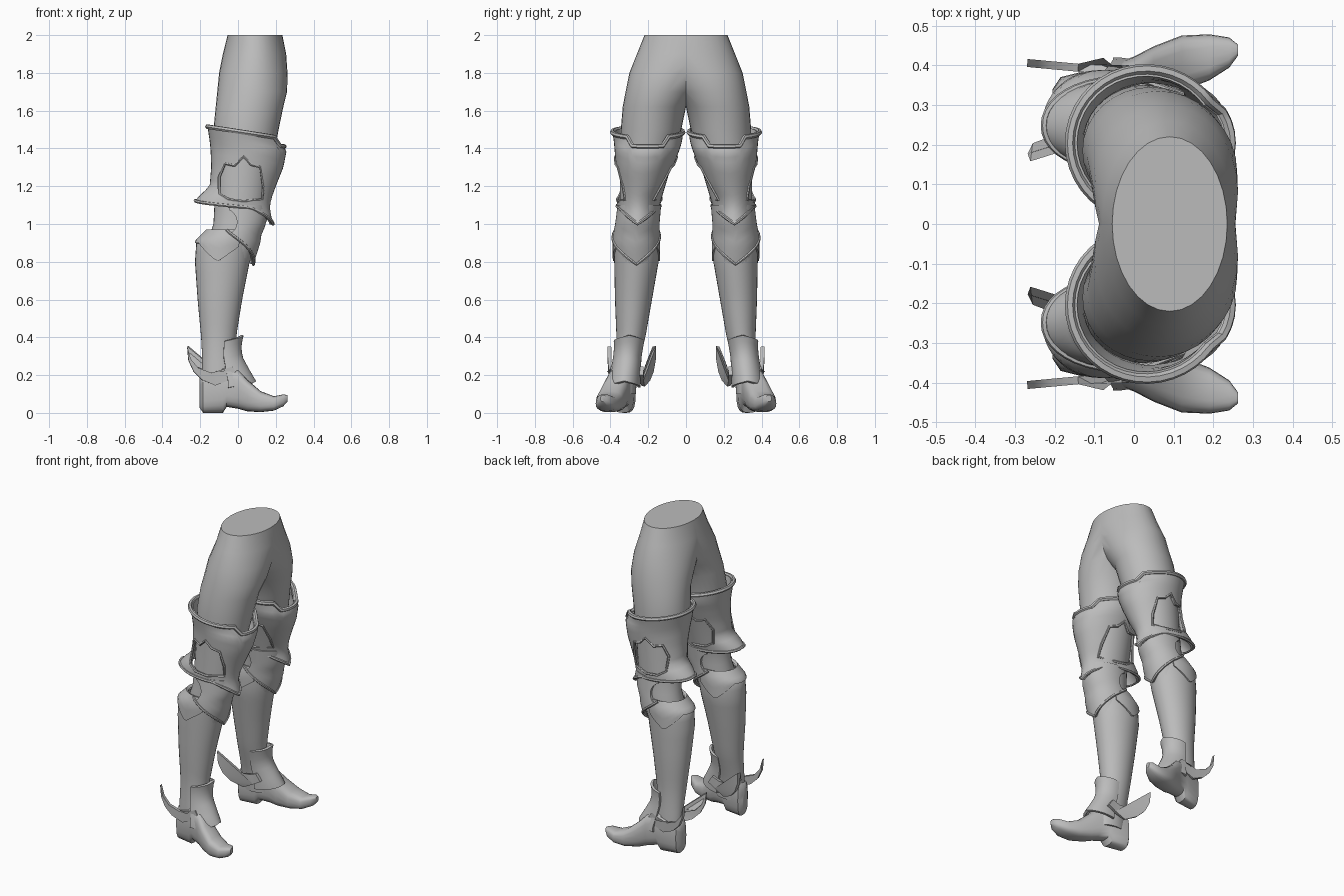
import bpy, bmesh
from math import sin, cos, pi, radians, sqrt, degrees

if "Cube" in bpy.data.objects:
    bpy.data.objects.remove(bpy.data.objects["Cube"])

GREY = (0.5, 0.5, 0.5, 1)
mat = bpy.data.materials.new("plain grey")
mat.use_nodes = True
mat.diffuse_color = GREY
mat.node_tree.nodes["Principled BSDF"].inputs["Base Color"].default_value = GREY


def section(table, z):
    """Centre and radii of the oval cross-section at height z."""
    z = min(max(z, table[0][0]), table[-1][0])
    for lo, hi in zip(table, table[1:]):
        if z <= hi[0]:
            t = (z - lo[0]) / (hi[0] - lo[0])
            x0, x1, y0, y1 = (a + (b - a) * t for a, b in zip(lo[1:], hi[1:]))
            return (x0 + x1) / 2, (y0 + y1) / 2, (x1 - x0) / 2, (y1 - y0) / 2


def on_section(table, a, z):
    cx, cy, rx, ry = section(table, z)
    return cx + rx * cos(a), cy + ry * sin(a), z


def finish(ob, cutter=None, thick=0):
    """Thicken, cut, mirror to the other leg, shade."""
    ob.data.materials.append(mat)
    if thick:
        s = ob.modifiers.new("thick", 'SOLIDIFY')
        s.thickness, s.offset = thick, -1
    if cutter:
        b = ob.modifiers.new("cut", 'BOOLEAN')
        b.operation, b.object, b.solver = 'DIFFERENCE', cutter, 'EXACT'
    m = ob.modifiers.new("other leg", 'MIRROR')
    m.use_axis = (False, True, False)
    bpy.ops.object.select_all(action='DESELECT')
    ob.select_set(True)
    bpy.context.view_layer.objects.active = ob
    bpy.ops.object.convert(target='MESH')
    bpy.ops.object.shade_smooth_by_angle(angle=radians(40))


def new_object(name, bm):
    me = bpy.data.meshes.new(name)
    bm.to_mesh(me)
    bm.free()
    ob = bpy.data.objects.new(name, me)
    bpy.context.collection.objects.link(ob)
    return ob


def grid(rows, closed):
    bm = bmesh.new()
    vs = [[bm.verts.new(p) for p in row] for row in rows]
    n = len(rows[0])
    for r, s in zip(vs, vs[1:]):
        for j in range(n if closed else n - 1):
            k = (j + 1) % n
            bm.faces.new((r[j], r[k], s[k], s[j]))
    return bm, vs


def plate(name, table, bottom, top, a0=-180, a1=180, rows=8, cols=32, thick=.018, cutter=None):
    """Armour shell wrapped round the leg; edge heights depend on the angle in degrees."""
    closed = a1 - a0 == 360
    angs = [a0 + (a1 - a0) * j / cols for j in range(cols if closed else cols + 1)]
    pts = [[on_section(table, radians(a), bottom(a) + (top(a) - bottom(a)) * i / rows)
            for a in angs] for i in range(rows + 1)]
    bm, _ = grid(pts, closed)
    finish(new_object(name, bm), cutter, thick)


def bead(name, pts, r, closed=True):
    """Raised rim following an edge."""
    cu = bpy.data.curves.new(name, 'CURVE')
    cu.dimensions, cu.bevel_depth, cu.bevel_resolution = '3D', r, 1
    sp = cu.splines.new('POLY')
    sp.points.add(len(pts) - 1)
    for p, q in zip(sp.points, pts):
        p.co = (*q, 1)
    sp.use_cyclic_u = closed
    ob = bpy.data.objects.new(name, cu)
    bpy.context.collection.objects.link(ob)
    finish(ob)


def prism(name, outline, y0, y1):
    """Cutter: x-z outline pushed along y."""
    bm, vs = grid([[(x, y, z) for x, z in outline] for y in (y0, y1)], True)
    for ring in vs:
        bm.faces.new(ring)
    bmesh.ops.recalc_face_normals(bm, faces=bm.faces)
    ob = new_object(name, bm)
    ob.hide_render = True
    return ob


# Hips and thighs: one leg lofted, trimmed at the middle, mirrored
body = [(.7, -.17, .03, .17, .36), (.88, -.17, .09, .16, .365), (1.0, -.13, .125, .155, .355),
        (1.1, -.125, .15, .14, .35), (1.3, -.125, .18, .08, .35), (1.5, -.13, .215, .025, .345),
        (1.62, -.118, .24, 0, .335), (1.7, -.11, .26, -.06, .32), (1.8, -.1, .262, -.14, .3),
        (1.9, -.08, .255, -.255, .26), (2.0, -.055, .235, -.22, .22)]
bm, vs = grid([[on_section(body, j * pi / 16, r[0]) for j in range(32)] for r in body], True)
bm.faces.new(vs[-1])
bmesh.ops.bisect_plane(bm, geom=bm.verts[:] + bm.edges[:] + bm.faces[:], dist=1e-5,
                       plane_co=(0, 0, 0), plane_no=(0, 1, 0), clear_inner=True)
finish(new_object("hips_and_thighs", bm))

# Thigh guard with side windows
guard = [(.98, -.2, .19, .15, .365), (1.08, -.235, .168, .14, .365), (1.13, -.225, .175, .13, .365),
         (1.2, -.15, .2, .105, .362), (1.3, -.142, .24, .07, .37), (1.39, -.145, .258, .035, .378),
         (1.44, -.15, .225, .02, .382), (1.54, -.165, .23, .01, .4)]


def guard_top(a):
    return 1.485 - .03 * cos(radians(a)) - (.045 if abs(a) < 35 else 0)


def guard_bottom(a):
    return 1.0 + .085 * min(1, abs(a) / 60) + .04 * max(0, (abs(a) - 60) / 120)


window = [(-.1, 1.16), (-.1, 1.25), (-.07, 1.32), (-.02, 1.31), (.03, 1.355), (.07, 1.315),
          (.12, 1.3), (.135, 1.2), (.13, 1.13), (.03, 1.12), (-.05, 1.13)]
cutter = prism("window_cutter", window, -.1, .6)
plate("thigh_guard", guard, guard_bottom, guard_top, rows=14, cols=40, cutter=cutter)
bpy.data.objects.remove(cutter)
around = range(-180, 180, 9)
bead("thigh_guard_top_rim", [on_section(guard, radians(a), guard_top(a)) for a in around], .013)
bead("thigh_guard_lower_rim", [on_section(guard, radians(a), guard_bottom(a)) for a in around], .009)
for side, label in ((1, "outer"), (-1, "inner")):
    rim = []
    for x, z in window:
        cx, cy, rx, ry = section(guard, z)
        rim.append((x, cy + side * ry * sqrt(1 - ((x - cx) / rx) ** 2), z))
    bead(label + "_window_rim", rim, .008)

# Knee guard with round side notches
knee = [(.78, -.2, .08, .14, .385), (.9, -.17, .118, .14, .39), (.95, -.16, .125, .14, .385),
        (1.0, -.15, .15, .14, .375), (1.12, -.14, .165, .13, .36)]


def knee_bottom(a):
    return .785 + .15 * abs(a) / 90


cutter = prism("notch_cutter", [(-.075 + .07 * cos(i * pi / 10), 1.01 + .07 * sin(i * pi / 10))
                                for i in range(20)], -.1, .6)
plate("knee_guard", knee, knee_bottom, lambda a: 1.1, -112, 112, cutter=cutter)
bpy.data.objects.remove(cutter)
bead("knee_guard_rim", [on_section(knee, radians(a), knee_bottom(a)) for a in range(-110, 111, 10)],
     .008, False)

# Boot shaft and its pointed collar
boot = [(.1, -.19, .0, .265, .385), (.2, -.19, -.005, .26, .38), (.3, -.19, -.015, .24, .372),
        (.4, -.195, -.01, .215, .368), (.6, -.214, .022, .18, .376), (.8, -.228, .062, .145, .38),
        (.91, -.22, .08, .145, .38), (.98, -.15, .1, .16, .36)]
plate("boot_shaft", boot, lambda a: .1, lambda a: .96 - .1 * max(0, cos(radians(a))), rows=16)
collar = [(r[0], r[1] - .008, r[2] + .008, r[3] - .008, r[4] + .008) for r in boot]
plate("boot_collar", collar, lambda a: .80 + .1 * min(1, abs(abs(a - 180) - 80) / 50),
      lambda a: .97, 60, 300, rows=5)

# Shoe: sections along its length (x, low z, high z, centre y, half width)
shoe = [(-.205, .03, .19, .315, .025), (-.185, .0, .22, .318, .052), (-.08, .0, .25, .335, .062),
        (-.06, .032, .25, .34, .06), (.0, .022, .23, .36, .062), (.05, .008, .175, .38, .068),
        (.12, .004, .115, .405, .07), (.19, .012, .088, .42, .058), (.24, .035, .098, .432, .038),
        (.262, .06, .094, .438, .014)]


def squash(v):
    return abs(v) ** .7 * (1 if v > 0 else -1)


bm, vs = grid([[(x, cy + w * squash(cos(i * pi / 10)), (lo + hi) / 2 + (hi - lo) / 2 * squash(sin(i * pi / 10)))
                for i in range(20)] for x, lo, hi, cy, w in shoe], True)
for ring in (vs[0], vs[-1]):
    bm.faces.new(ring)
bmesh.ops.recalc_face_normals(bm, faces=bm.faces)
finish(new_object("shoe", bm))

# Ankle guard over the instep
ankle = [(.1, -.2, .105, .24, .425), (.17, -.19, .095, .24, .415), (.22, -.18, .065, .24, .4),
         (.3, -.17, .022, .235, .385), (.36, -.16, .018, .225, .38), (.42, -.17, .032, .212, .388)]
plate("ankle_guard", ankle, lambda a: .17 - .035 * abs(a) / 90,
      lambda a: .41 - .03 * abs(a) / 90, -92, 92, cols=20, thick=.015)

# Curved spurs on both sides of the ankle
horn = [(-.268, .352), (-.25, .285), (-.21, .238), (-.14, .212), (-.08, .225), (-.03, .245),
        (0, .2), (-.05, .172), (-.12, .145), (-.19, .175), (-.235, .22), (-.262, .28)]
for label, y, flare in (("outer", .4, .015), ("inner", .245, -.065)):
    bm = bmesh.new()
    bm.faces.new([bm.verts.new((x, y + flare * max(0, (-.1 - x) / .16), z)) for x, z in horn])
    bmesh.ops.triangulate(bm, faces=bm.faces)
    finish(new_object(label + "_spur", bm), thick=.02)
